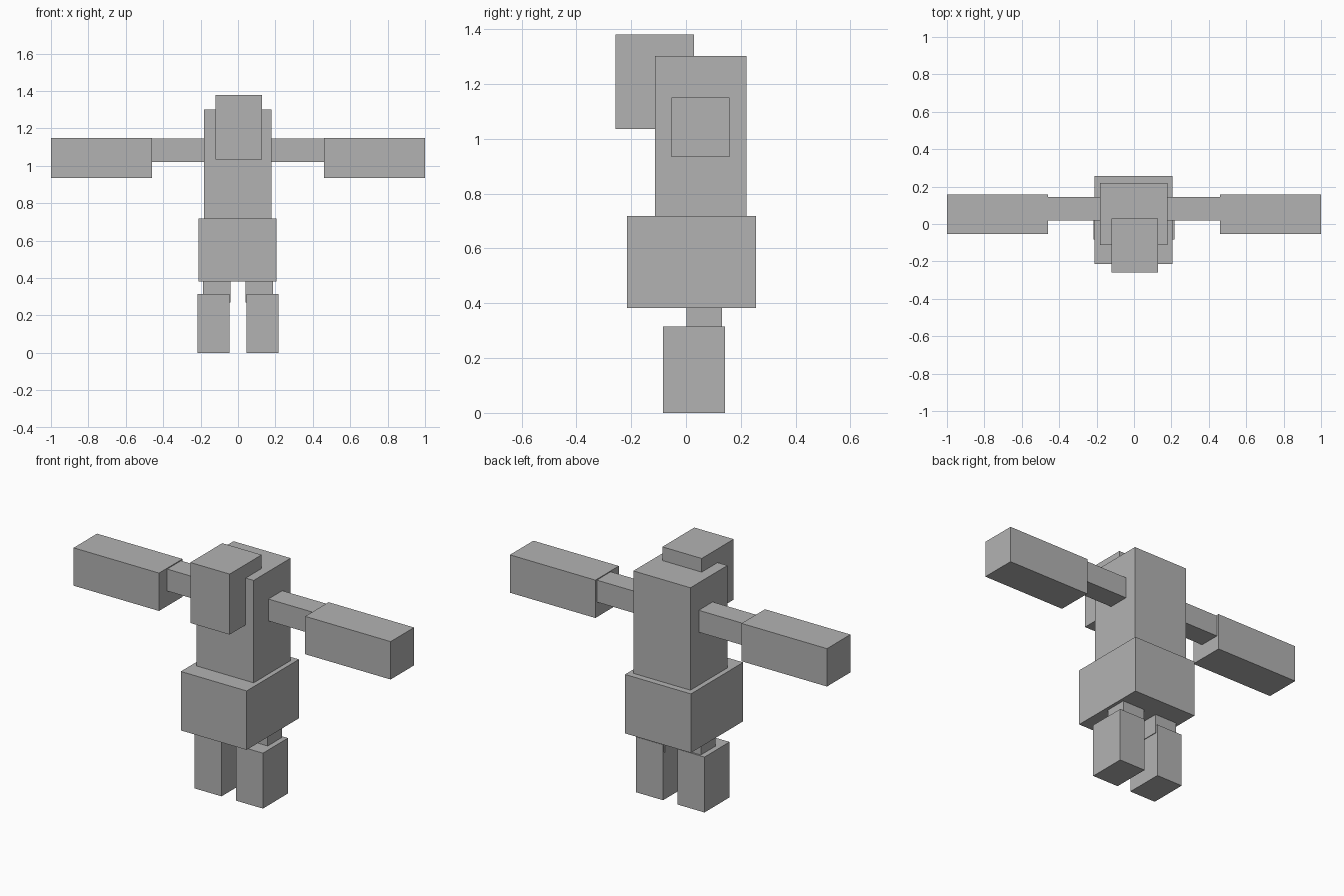
import bpy
import bmesh
from mathutils import Vector

default = bpy.data.objects.get("Cube")
if default:
    bpy.data.objects.remove(default, do_unlink=True)

# Single plain grey
grey = bpy.data.materials.new("plain_grey")
grey.use_nodes = True
colour = (0.45, 0.45, 0.45, 1)
grey.diffuse_color = colour
grey.node_tree.nodes["Principled BSDF"].inputs["Base Color"].default_value = colour


def box(name, x, y, z):
    """Flat-faced block spanning the given (low, high) ranges."""
    low, high = map(Vector, zip(x, y, z))
    bm = bmesh.new()
    bmesh.ops.create_cube(bm, size=1)
    bmesh.ops.scale(bm, vec=high - low, verts=bm.verts)
    mesh = bpy.data.meshes.new(name)
    bm.to_mesh(mesh)
    bm.free()
    mesh.materials.append(grey)
    obj = bpy.data.objects.new(name, mesh)
    obj.location = (low + high) / 2
    bpy.context.collection.objects.link(obj)


def pair(name, x, y, z):
    """Matching blocks on the left (+x) and right (-x)."""
    box("left_" + name, x, y, z)
    box("right_" + name, (-x[1], -x[0]), y, z)


# Head, torso and hips
box("head", (-0.12, 0.128), (-0.258, 0.03), (1.035, 1.38))
box("torso", (-0.182, 0.178), (-0.113, 0.22), (0.7, 1.302))
box("hips", (-0.21, 0.205), (-0.215, 0.256), (0.382, 0.718))

# Arms
pair("upper_arm", (0.15, 0.5), (0.02, 0.145), (1.02, 1.145))
pair("forearm", (0.461, 1.0), (-0.053, 0.158), (0.934, 1.15))

# Legs
pair("thigh", (0.041, 0.186), (0.002, 0.132), (0.27, 0.42))
pair("lower_leg", (0.045, 0.216), (-0.084, 0.142), (0, 0.316))
